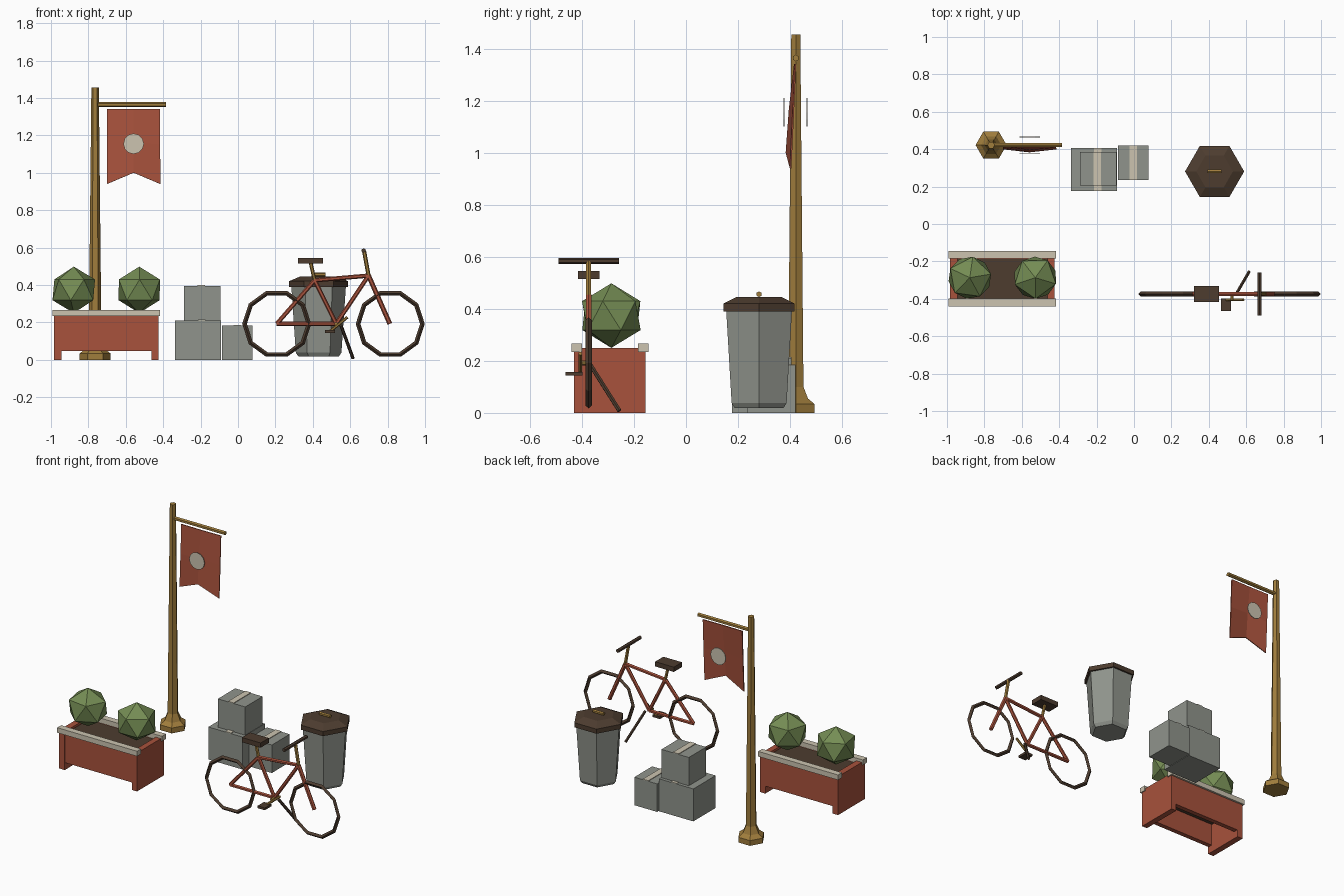
import bpy, bmesh, math
from mathutils import Vector, Matrix

if "Cube" in bpy.data.objects:
    bpy.data.objects.remove(bpy.data.objects["Cube"])


def material(name, r, g, b):
    def lin(c):
        c /= 255
        return c / 12.92 if c < 0.04045 else ((c + 0.055) / 1.055) ** 2.4
    m = bpy.data.materials.new(name)
    m.diffuse_color = (lin(r), lin(g), lin(b), 1)
    m.use_nodes = True
    m.node_tree.nodes["Principled BSDF"].inputs["Base Color"].default_value = m.diffuse_color
    return m


RED = material("brick red", 168, 82, 60)
GREY = material("warm grey", 144, 148, 140)
CREAM = material("cream", 204, 196, 176)
BROWN = material("dark brown", 77, 60, 47)
BRASS = material("brass", 160, 125, 60)
GREEN = material("leaf green", 117, 141, 84)


def finish(bm, name, mat):
    bmesh.ops.recalc_face_normals(bm, faces=bm.faces)
    me = bpy.data.meshes.new(name)
    bm.to_mesh(me)
    bm.free()
    me.materials.append(mat)
    ob = bpy.data.objects.new(name, me)
    bpy.context.collection.objects.link(ob)
    return ob


def box(name, x, y, z, mat):
    """Box from (min, max) pairs."""
    bm = bmesh.new()
    mid = [sum(p) / 2 for p in (x, y, z)]
    size = [p[1] - p[0] for p in (x, y, z)]
    bmesh.ops.create_cube(bm, size=1, matrix=Matrix.Translation(mid) @ Matrix.Diagonal((*size, 1)))
    return finish(bm, name, mat)


def bar(name, a, b, r, mat, sides=6):
    """Straight round bar between two points."""
    a, b = Vector(a), Vector(b)
    d = b - a
    bm = bmesh.new()
    m = Matrix.Translation((a + b) / 2) @ d.to_track_quat('Z', 'Y').to_matrix().to_4x4()
    bmesh.ops.create_cone(bm, cap_ends=True, segments=sides, radius1=r, radius2=r, depth=d.length, matrix=m)
    return finish(bm, name, mat)


def lathe(name, x, y, profile, mat, sides=6):
    """Stack of polygon rings (radius, height), closed at both ends."""
    bm = bmesh.new()
    rings = []
    for r, z in profile:
        rings.append([bm.verts.new((x + r * math.cos(math.tau * i / sides),
                                    y + r * math.sin(math.tau * i / sides), z)) for i in range(sides)])
    for lo, hi in zip(rings, rings[1:]):
        for i in range(sides):
            j = (i + 1) % sides
            bm.faces.new((lo[i], lo[j], hi[j], hi[i]))
    bm.faces.new(rings[0])
    bm.faces.new(rings[-1])
    return finish(bm, name, mat)


# Planter: end panels reach the floor, side boards are raised, open below
for side, x in (("left", (-0.985, -0.945)), ("right", (-0.462, -0.425))):
    box(f"planter_{side}_end", x, (-0.43, -0.155), (0, 0.25), RED)
for side, y in (("front", -0.427), ("back", -0.187)):
    box(f"planter_{side}_board", (-0.95, -0.455), (y, y + 0.03), (0.047, 0.236), RED)
for side, y in (("front", -0.44), ("back", -0.185)):
    box(f"planter_{side}_rim", (-0.992, -0.418), (y, y + 0.041), (0.234, 0.267), CREAM)
box("planter_soil", (-0.947, -0.46), (-0.41, -0.175), (0.19, 0.235), BROWN)

# Bushes
for i, x in enumerate((-0.878, -0.528)):
    bm = bmesh.new()
    bmesh.ops.create_icosphere(bm, subdivisions=1, radius=1, matrix=Matrix.Translation((x, -0.287, 0.374))
                               @ Matrix.Diagonal((0.129, 0.126, 0.124, 1))
                               @ Matrix.Rotation(math.radians(10 + 45 * i), 4, 'Z'))
    finish(bm, f"bush_{i + 1}", GREEN)

# Banner pole with flared base and arm
PX, PY = -0.764, 0.422
lathe("banner_pole", PX, PY, [(0.083, 0), (0.083, 0.034), (0.054, 0.055), (0.034, 0.1), (0.02, 1.455)], BRASS)
bar("banner_arm", (PX, PY, 1.364), (-0.385, PY, 1.364), 0.013, BRASS)

# Swallow-tailed banner, bulging forward towards the notch
bm = bmesh.new()
rows = [(1.34, 1.34, 0.42, 0.418), (1.15, 1.165, 0.412, 0.398), (0.94, 1.0, 0.402, 0.386)]
grid = [[bm.verts.new((-0.70, ye, ze)), bm.verts.new((-0.558, ym, zm)), bm.verts.new((-0.416, ye, ze))]
        for ze, zm, ye, ym in rows]
for a, b in zip(grid, grid[1:]):
    for i in range(2):
        bm.faces.new((a[i], b[i], b[i + 1], a[i + 1]))
banner = finish(bm, "banner", RED)
solid = banner.modifiers.new("thickness", 'SOLIDIFY')
solid.thickness = 0.006
solid.offset = 0
for side, y in (("front", 0.376), ("back", 0.465)):
    bar(f"banner_{side}_disc", (-0.558, y - 0.002, 1.155), (-0.558, y + 0.002, 1.155), 0.055, CREAM, 12)

# Crates, each with a strip of tape over the top
for name, x, y, z, tape in (
        ("large", (-0.337, -0.09), (0.177, 0.406), (0, 0.211), -0.195),
        ("upper", (-0.29, -0.093), (0.207, 0.385), (0.211, 0.395), -0.196),
        ("small", (-0.086, 0.078), (0.236, 0.42), (0, 0.182), -0.003)):
    box(f"{name}_parcel", x, y, z, GREY)
    box(f"{name}_parcel_tape", (tape - 0.02, tape + 0.02), y, (z[1], z[1] + 0.004), CREAM)

# Litter bin with lid and handle
BX, BY = 0.431, 0.281
lathe("bin_body", BX, BY, [(0.108, 0.018), (0.122, 0.038), (0.146, 0.395)], GREY)
lathe("bin_lid", BX, BY, [(0.158, 0.39), (0.158, 0.42), (0.098, 0.446)], BROWN)
bar("bin_handle", (BX - 0.037, BY, 0.456), (BX + 0.037, BY, 0.456), 0.011, BRASS)

# Bicycle wheels: ten-sided hoops
Y = -0.374
for name, x in (("rear", 0.207), ("front", 0.814)):
    bpy.ops.mesh.primitive_torus_add(major_segments=10, minor_segments=4, major_radius=0.172, minor_radius=0.0125,
                                     location=(x, Y, 0.192), rotation=(math.pi / 2, 0, 0))
    wheel = bpy.context.object
    wheel.name = f"{name}_wheel"
    wheel.data.materials.append(BROWN)

# Bicycle frame
hub, crank, seat, head, axle = [(x, Y, z) for x, z in
                                ((0.207, 0.192), (0.525, 0.192), (0.41, 0.425), (0.698, 0.45), (0.812, 0.192))]
for name, a, b in (("chain_stay", hub, crank), ("seat_stay", hub, seat), ("seat_tube", crank, seat),
                   ("top_tube", seat, head), ("down_tube", crank, head), ("fork", head, axle)):
    bar(name, a, b, 0.013 if name == "fork" else 0.0115, RED)

# Saddle, handlebar, pedal and stand
bar("seat_post", seat, (0.388, Y, 0.52), 0.01, BRASS)
box("saddle", (0.32, 0.454), (-0.416, -0.332), (0.514, 0.545), BROWN)
bar("handlebar_stem", head, (0.674, Y, 0.583), 0.011, BRASS)
bar("handlebar", (0.672, -0.49, 0.584), (0.672, -0.258, 0.584), 0.012, BROWN)
bar("crank_axle", (0.525, Y, 0.192), (0.525, -0.41, 0.192), 0.009, BRASS)
bar("crank_arm", (0.585, -0.406, 0.228), (0.49, -0.406, 0.15), 0.008, BRASS)
box("pedal", (0.466, 0.518), (-0.464, -0.398), (0.143, 0.158), BROWN)
bar("kickstand", (0.55, -0.368, 0.185), (0.615, -0.256, 0.008), 0.009, BROWN)
